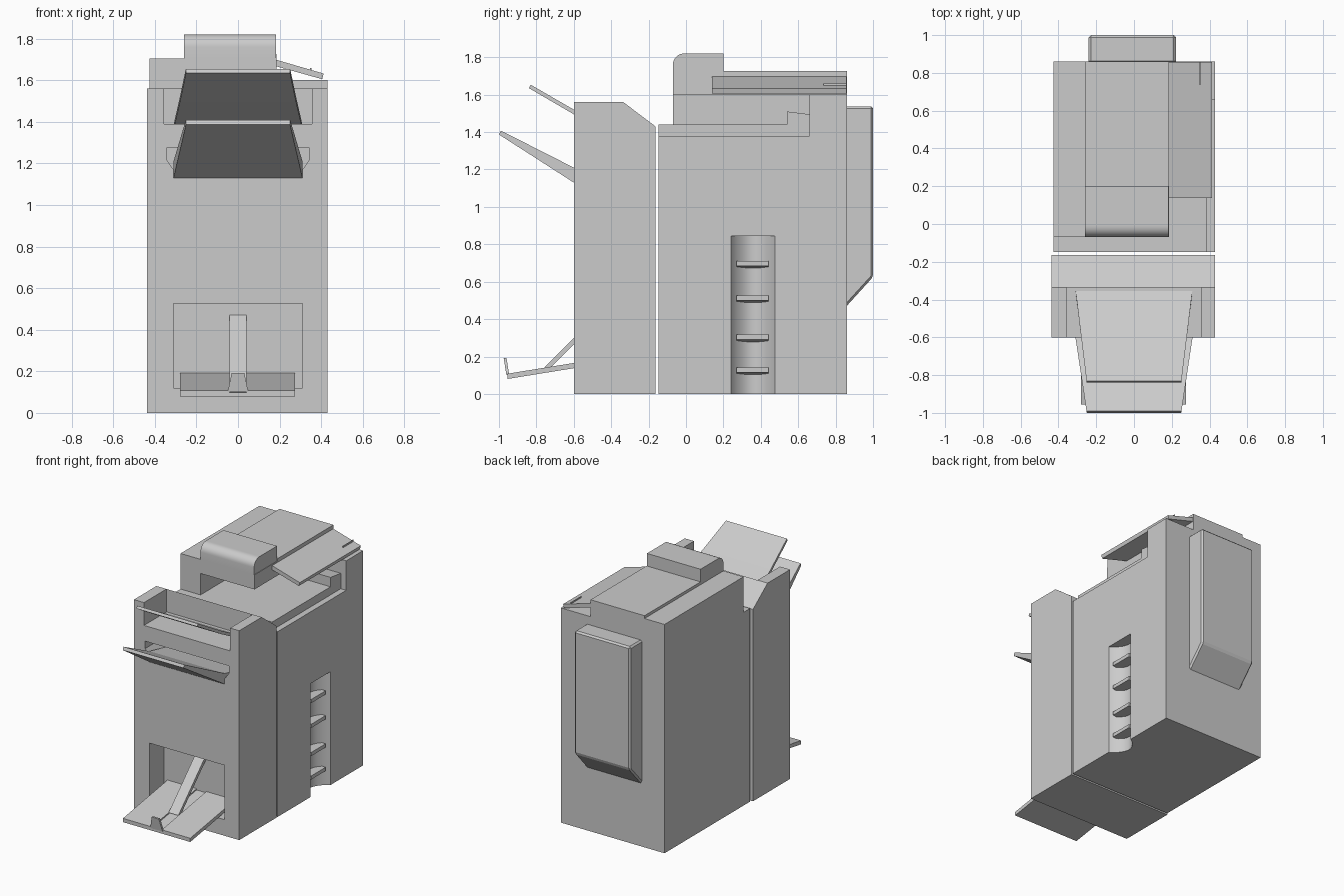
import bpy, bmesh, math
from mathutils import Vector

if "Cube" in bpy.data.objects:
    bpy.data.objects.remove(bpy.data.objects["Cube"])


def prism(name, axis, pts, a, b, bevel=0.0):
    """Extrude a 2D outline along an axis: x takes (y,z), y takes (x,z), z takes (x,y)."""
    place = {'x': lambda p, d: (d, p[0], p[1]),
             'y': lambda p, d: (p[0], d, p[1]),
             'z': lambda p, d: (p[0], p[1], d)}[axis]
    bm = bmesh.new()
    lo = [bm.verts.new(place(p, a)) for p in pts]
    hi = [bm.verts.new(place(p, b)) for p in pts]
    bm.faces.new(lo)
    bm.faces.new(hi)
    for i in range(len(pts)):
        j = (i + 1) % len(pts)
        bm.faces.new((lo[i], lo[j], hi[j], hi[i]))
    bmesh.ops.recalc_face_normals(bm, faces=bm.faces[:])
    me = bpy.data.meshes.new(name)
    bm.to_mesh(me)
    bm.free()
    ob = bpy.data.objects.new(name, me)
    bpy.context.collection.objects.link(ob)
    if bevel:
        m = ob.modifiers.new("Bevel", 'BEVEL')
        m.width, m.segments = bevel, 1
    return ob


def box(name, x0, x1, y0, y1, z0, z1):
    return prism(name, 'x', [(y0, z0), (y1, z0), (y1, z1), (y0, z1)], x0, x1)


def smooth(ob):
    bpy.ops.object.select_all(action='DESELECT')
    ob.select_set(True)
    bpy.context.view_layer.objects.active = ob
    bpy.ops.object.shade_smooth_by_angle(angle=math.radians(30))


def cut(ob, cutter):
    m = ob.modifiers.new("Cut", 'BOOLEAN')
    m.operation, m.solver, m.object = 'DIFFERENCE', 'EXACT', cutter
    bpy.context.view_layer.objects.active = ob
    bpy.ops.object.modifier_apply(modifier=m.name)
    bpy.data.objects.remove(cutter, do_unlink=True)


def tapered_tray(name, pts, y0, w0, y1, w1):
    """Side profile with half width going from w0 at y0 to w1 at y1."""
    ob = prism(name, 'x', pts, -1, 1)
    for v in ob.data.vertices:
        t = min(1, max(0, (v.co.y - y0) / (y1 - y0)))
        v.co.x *= w0 + (w1 - w0) * t
    return ob


# Finisher cabinet with top notch, output slot and lower bin
finisher = prism("finisher_cabinet", 'x',
                 [(-0.6, 0), (-0.163, 0), (-0.163, 1.43), (-0.335, 1.56), (-0.6, 1.56)],
                 -0.438, 0.43)
cut(finisher, box("notch_cutter", -0.355, 0.355, -0.7, -0.335, 1.39, 1.7))
cut(finisher, prism("slot_cutter", 'y', [(-0.31, 1.17), (0.31, 1.17), (0.345, 1.22), (0.345, 1.275),
                                         (-0.345, 1.275), (-0.345, 1.22)], -0.7, -0.4))
cut(finisher, box("bin_cutter", -0.31, 0.31, -0.7, -0.43, 0.12, 0.525))

# Finisher output trays
tapered_tray("upper_output_tray", [(-0.84, 1.635), (-0.83, 1.653), (-0.6, 1.52), (-0.345, 1.385),
                                   (-0.37, 1.375), (-0.6, 1.495)], -0.84, 0.25, -0.35, 0.31)
tapered_tray("lower_output_tray", [(-1.0, 1.387), (-0.99, 1.408), (-0.6, 1.21), (-0.42, 1.17),
                                   (-0.6, 1.13)], -1.0, 0.25, -0.6, 0.31)

# Booklet tray: two halves with a shallow centre channel, end stop and support arm
profile = [(-0.955, 0.08), (-0.955, 0.108), (-0.43, 0.193), (-0.43, 0.165)]
for side, x0, x1 in (("left", -0.28, -0.04), ("right", 0.04, 0.275)):
    prism("booklet_tray_" + side, 'x', profile, x0, x1)
prism("booklet_tray_channel", 'x', [(-0.955, 0.08), (-0.955, 0.098), (-0.43, 0.183), (-0.43, 0.165)],
      -0.04, 0.04)
stop = prism("booklet_stop", 'y', [(-0.05, 0.1), (0.05, 0.1), (0.03, 0.193), (-0.03, 0.193)], -0.96, -0.945)
for v in stop.data.vertices:
    v.co.y -= (v.co.z - 0.1) * 0.16
prism("booklet_arm", 'x', [(-0.76, 0.14), (-0.43, 0.47), (-0.43, 0.435), (-0.72, 0.145)], -0.04, 0.04)

# Lower copier body with a curved grip recess down the right side
R, L, F, B = 0.43, -0.425, -0.148, 0.86
outline = [(L, F), (R, F)]
for i in range(17):
    t = i / 16
    outline.append((R - 0.085 * math.sin(math.pi * t) ** 0.8, 0.24 + 0.235 * t))
outline += [(R, B), (L, B)]
smooth(prism("drawer_body", 'z', outline, 0, 0.845))

# Drawer grips inside the recess
for i, z in enumerate((0.1, 0.275, 0.485, 0.67)):
    prism("drawer_grip_%d" % (i + 1), 'y', [(0.33, z), (0.415, z + 0.015), (0.415, z + 0.042), (0.33, z + 0.042)],
          0.27, 0.44)

# Upper body and the output area below the scanner
box("upper_body", L, R, F, B, 0.845, 1.38)
box("output_deck", L, 0.385, F, 0.66, 1.38, 1.44)
prism("output_deck_step", 'x', [(0.54, 1.44), (0.66, 1.44), (0.66, 1.495), (0.54, 1.51)], 0.19, 0.385)
box("rear_column", L, R, 0.66, B, 1.38, 1.6)
box("left_column", L, -0.26, -0.07, B, 1.38, 1.705)

# Scanner bed, lid and document feeder
box("scanner_bed", -0.26, 0.185, -0.07, B, 1.6, 1.708)
box("scanner_lid", -0.26, 0.185, 0.2, B, 1.708, 1.726)
feeder = [(0.2, 1.708), (0.2, 1.82), (0.0, 1.82)]
for i in range(9):
    a = math.pi / 2 * (1 + i / 8)
    feeder.append((-0.01 + 0.06 * math.cos(a), 1.76 + 0.06 * math.sin(a)))
feeder.append((-0.07, 1.708))
smooth(prism("document_feeder", 'x', feeder, -0.26, 0.182))

# Sloping side shelf with a small guide
prism("side_shelf", 'y', [(0.18, 1.668), (0.405, 1.605), (0.412, 1.632), (0.185, 1.698)], 0.138, 0.858)
prism("shelf_guide", 'y', [(0.347, 1.64), (0.353, 1.638), (0.353, 1.66), (0.347, 1.66)], 0.735, 0.858)

# Rear access housing
prism("rear_housing", 'x', [(0.85, 0.46), (1.0, 0.625), (1.0, 1.538), (0.85, 1.538)], -0.24, 0.222, bevel=0.012)
